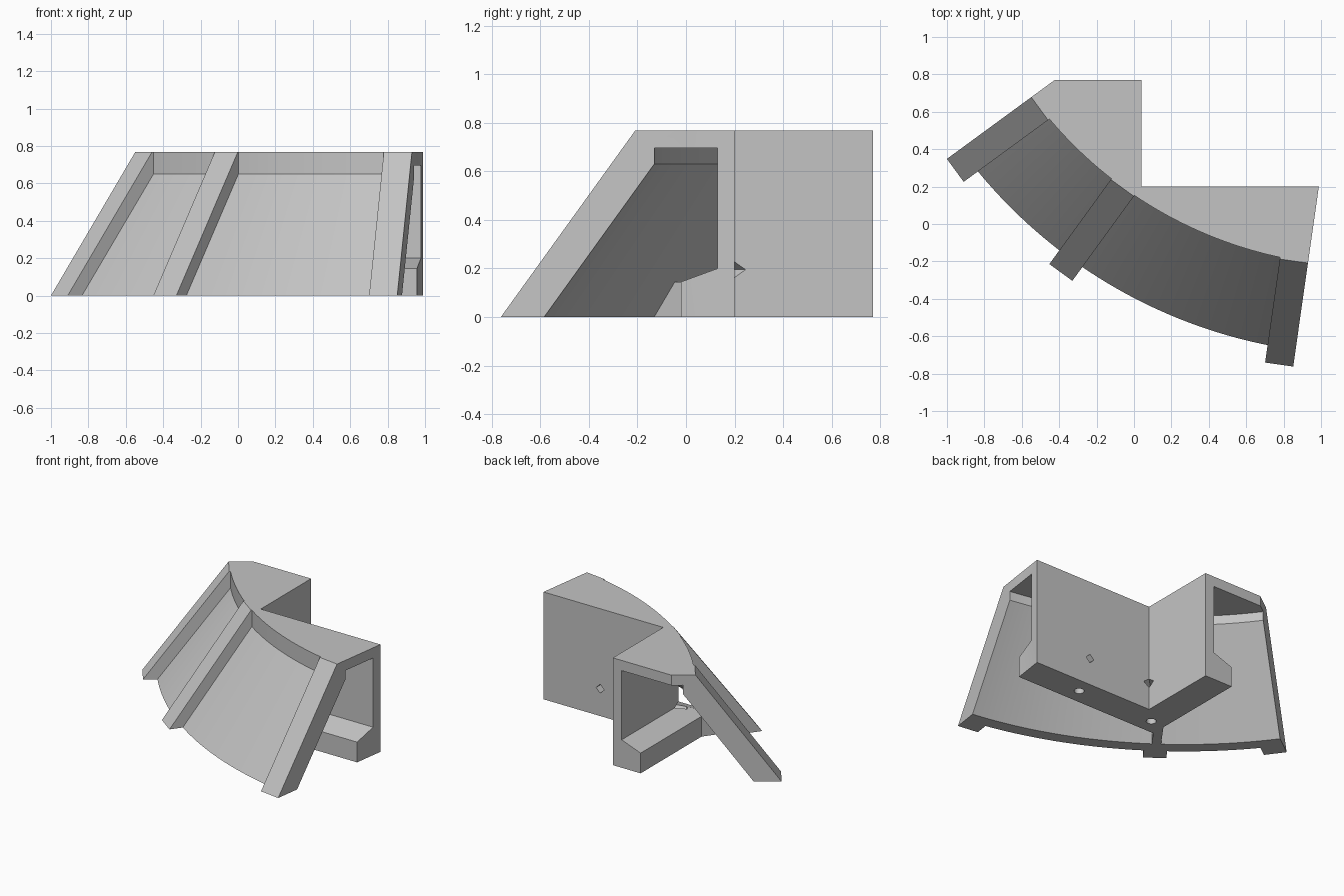
import bpy, bmesh, math
from mathutils import Vector

if "Cube" in bpy.data.objects:
    bpy.data.objects.remove(bpy.data.objects["Cube"])

CENTRE = Vector((1.243, 1.99, 0))       # axis of the conical shell
LEFT, MID, RIGHT = 216.2, 234.0, 261.9  # end and rib angles in degrees
TOP = 0.768

stone = bpy.data.materials.new("light grey")
stone.use_nodes = True
grey = (0.55, 0.55, 0.55, 1)
stone.diffuse_color = grey
stone.node_tree.nodes["Principled BSDF"].inputs["Base Color"].default_value = grey


def loft(name, loops):
    """Solid through closed loops of points, capped at both ends."""
    bm = bmesh.new()
    rings = [[bm.verts.new(p) for p in loop] for loop in loops]
    n = len(rings[0])
    for a, b in zip(rings, rings[1:]):
        for i in range(n):
            j = (i + 1) % n
            bm.faces.new((a[i], a[j], b[j], b[i]))
    bm.faces.new(rings[0])
    bm.faces.new(rings[-1])
    bmesh.ops.recalc_face_normals(bm, faces=bm.faces)
    mesh = bpy.data.meshes.new(name)
    bm.to_mesh(mesh)
    bm.free()
    obj = bpy.data.objects.new(name, mesh)
    bpy.context.collection.objects.link(obj)
    mesh.materials.append(stone)
    return obj


def rect(x0, y0, z, x1=2, y1=2):
    return [(x0, y0, z), (x1, y0, z), (x1, y1, z), (x0, y1, z)]


def polar(angle, r, z, side=0):
    a = math.radians(angle)
    out, tangent = Vector((math.cos(a), math.sin(a), 0)), Vector((-math.sin(a), math.cos(a), 0))
    return CENTRE + out * r + tangent * side + Vector((0, 0, z))


def sector(name, profile, start, end, steps=40):
    angles = [start + (end - start) * i / steps for i in range(steps + 1)]
    return loft(name, [[polar(a, r, z) for r, z in profile] for a in angles])


def bar(name, profile, angle, s0, s1):
    return loft(name, [[polar(angle, r, z, s) for r, z in profile] for s in (s0, s1)])


def rod(name, start, end, radius, sides):
    start, end = Vector(start), Vector(end)
    d = (end - start).normalized()
    u = d.cross(Vector((1, 0, 0) if abs(d.z) > 0.9 else (0, 0, 1))).normalized()
    v = u.cross(d)
    turn = [math.tau * i / sides for i in range(sides)]
    return loft(name, [[p + (u * math.cos(t) + v * math.sin(t)) * radius for t in turn]
                       for p in (start, end)])


def combine(target, other, operation):
    mod = target.modifiers.new("join", "BOOLEAN")
    mod.object, mod.operation, mod.solver = other, operation, "EXACT"
    bpy.context.view_layer.objects.active = target
    bpy.ops.object.modifier_apply(modifier=mod.name)
    bpy.data.objects.remove(other)


# Sloped curved shell with its flat top
body = sector("curved_roof_corner",
              [(2.69, 0), (2.217, 0.65), (2.217, TOP), (1.5, TOP), (1.5, 0)], LEFT, RIGHT)

# Three raised ribs
rib = [(2.78, 0), (2.221, TOP), (2.0, TOP), (2.0, 0)]
for angle, s0, s1 in ((LEFT, 0, 0.152), (MID, -0.076, 0.076), (RIGHT, -0.152, 0)):
    combine(body, bar("rib", rib, angle, s0, s1), "UNION")

# Hollow inside, leaving the back walls, sloped ledge and centre web
hollow = sector("hollow", [(2.673, -0.1), (2.142, 0.63), (2.142, 0.695), (1.4, 0.695), (1.4, -0.1)],
                LEFT - 4, RIGHT + 4, 48)
core = loft("ledge_core", [rect(-0.18, -0.02, -0.3), rect(-0.18, -0.02, 0.145),
                           rect(-0.03, 0.13, 0.2), rect(-0.03, 0.13, 1)])
combine(hollow, core, "DIFFERENCE")
web = [(2.3, -0.3), (2.9, -0.3), (2.9, 0.145), (2.3, 0.145)]
combine(hollow, bar("web", web, MID, -0.03, 0.03), "DIFFERENCE")
combine(body, hollow, "DIFFERENCE")

# Square inner corner and straight back end
for x, y in ((0.04, 0.2), (-2, 0.77)):
    combine(body, loft("trim", [rect(x, y, -1, 3, 3), rect(x, y, 2, 3, 3)]), "DIFFERENCE")

# Round holes under the ledge, diamond holes through the wall
for x, y in ((0.54, 0.09), (-0.07, 0.09)):
    combine(body, rod("round_hole", (x, y, -0.1), (x, y, 0.1), 0.033, 20), "DIFFERENCE")
for a, b in (((0.54, 0.3), (0.54, 0.09)), ((0.14, 0.3), (-0.07, 0.09))):
    combine(body, rod("diamond_hole", (*a, 0.195), (*b, 0.195), 0.032, 4), "DIFFERENCE")

bpy.ops.object.select_all(action="DESELECT")
body.select_set(True)
bpy.context.view_layer.objects.active = body
bpy.ops.object.shade_smooth_by_angle(angle=math.radians(20))
